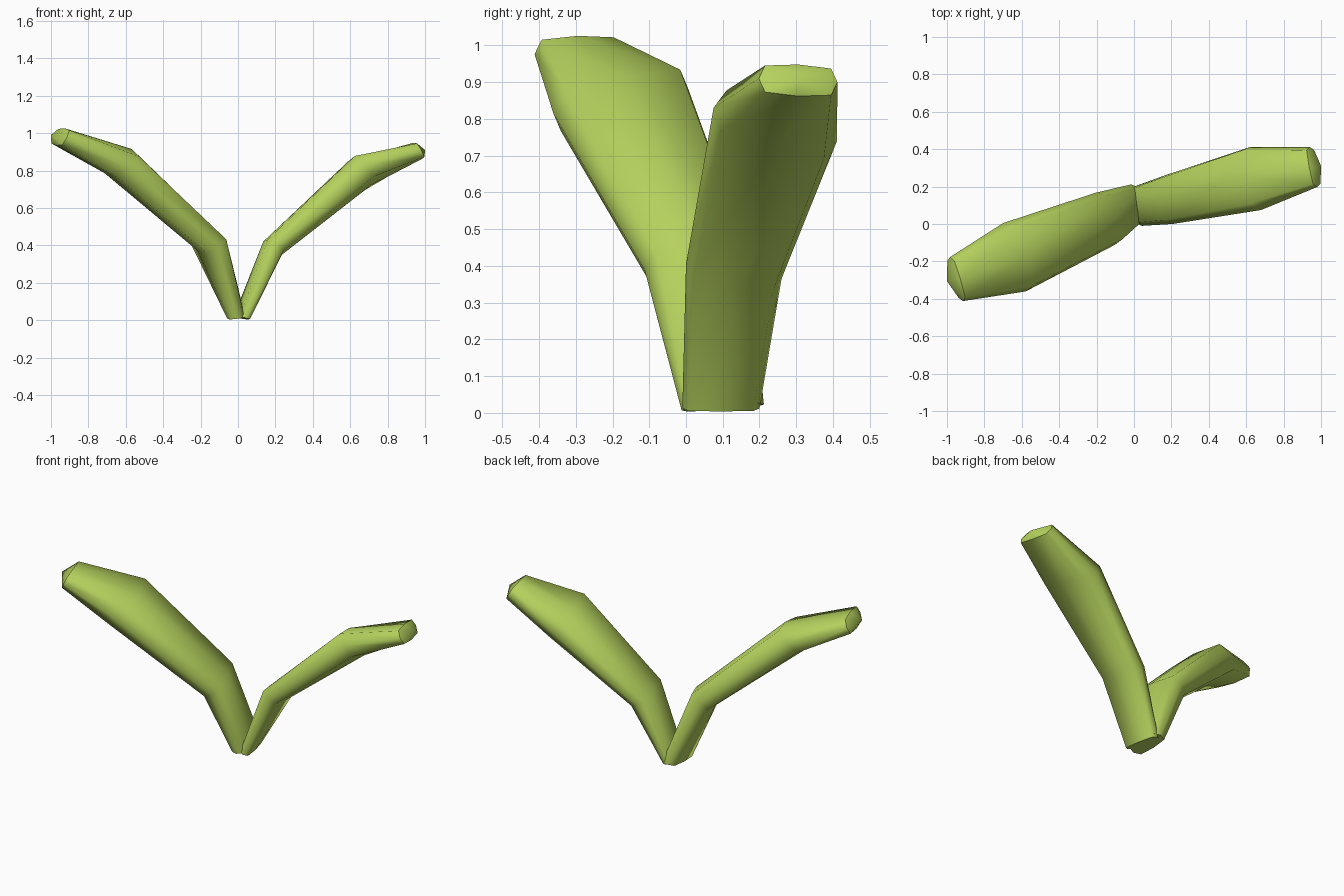
import bpy, bmesh
from mathutils import Vector

if "Cube" in bpy.data.objects:
    bpy.data.objects.remove(bpy.data.objects["Cube"])

green = bpy.data.materials.new("leaf_green")
green.diffuse_color = (0.46, 0.64, 0.11, 1)
green.use_nodes = True
green.node_tree.nodes["Principled BSDF"].inputs["Base Color"].default_value = green.diffuse_color

# eight-sided rounded section: (width factor, thickness factor)
C = 0.84
SECTION = [(1, 0), (C, C), (0, 1), (-C, C), (-1, 0), (-C, -C), (0, -1), (C, -C)]


def leaf(name, stations, tip):
    """Loft sections given as (centre, half width, half thickness)."""
    bm = bmesh.new()
    rings = []
    for c, w, n in stations:
        c, w, n = Vector(c), Vector(w), Vector(n)
        rings.append([bm.verts.new(c + w * a + n * b) for a, b in SECTION])
    for r, s in zip(rings, rings[1:]):
        for i in range(8):
            j = (i + 1) % 8
            bm.faces.new((r[i], r[j], s[j], s[i]))
    bm.faces.new(rings[0])
    # blunt tip, slightly pointed
    apex = bm.verts.new(tip)
    for i in range(8):
        bm.faces.new((rings[-1][i], rings[-1][(i + 1) % 8], apex))
    bmesh.ops.recalc_face_normals(bm, faces=bm.faces)
    for f in bm.faces:
        f.smooth = len(f.verts) < 8
    # crisp rims round the base and the tip
    for ring in (rings[0], rings[-1]):
        for i in range(8):
            bm.edges.get((ring[i], ring[(i + 1) % 8])).smooth = False
    mesh = bpy.data.meshes.new(name)
    bm.to_mesh(mesh)
    bm.free()
    mesh.materials.append(green)
    ob = bpy.data.objects.new(name, mesh)
    bpy.context.collection.objects.link(ob)


# lower leaf, leaning right and back
leaf("right_leaf", [
    ((0.02, 0.095, 0.012), (-0.02, 0.105, 0), (-0.032, 0, 0.008)),
    ((0.185, 0.13, 0.385), (-0.02, 0.13, -0.02), (-0.05, 0, 0.035)),
    ((0.65, 0.243, 0.785), (-0.03, 0.168, -0.045), (-0.06, 0.01, 0.065)),
    ((0.96, 0.305, 0.905), (-0.02, 0.107, -0.005), (-0.024, 0, 0.043)),
], (1.0, 0.31, 0.91))

# taller leaf, leaning left and forward
leaf("left_leaf", [
    ((-0.01, 0.1, 0.015), (-0.005, 0.112, 0.008), (0.048, 0, 0.006)),
    ((-0.155, 0.027, 0.415), (-0.05, 0.14, 0.025), (0.06, 0.01, 0.045)),
    ((-0.64, -0.178, 0.85), (-0.06, 0.183, 0.035), (0.072, 0.01, 0.065)),
    ((-0.95, -0.295, 0.98), (-0.035, 0.117, 0.004), (0.022, 0, 0.046)),
], (-1.0, -0.305, 0.99))
